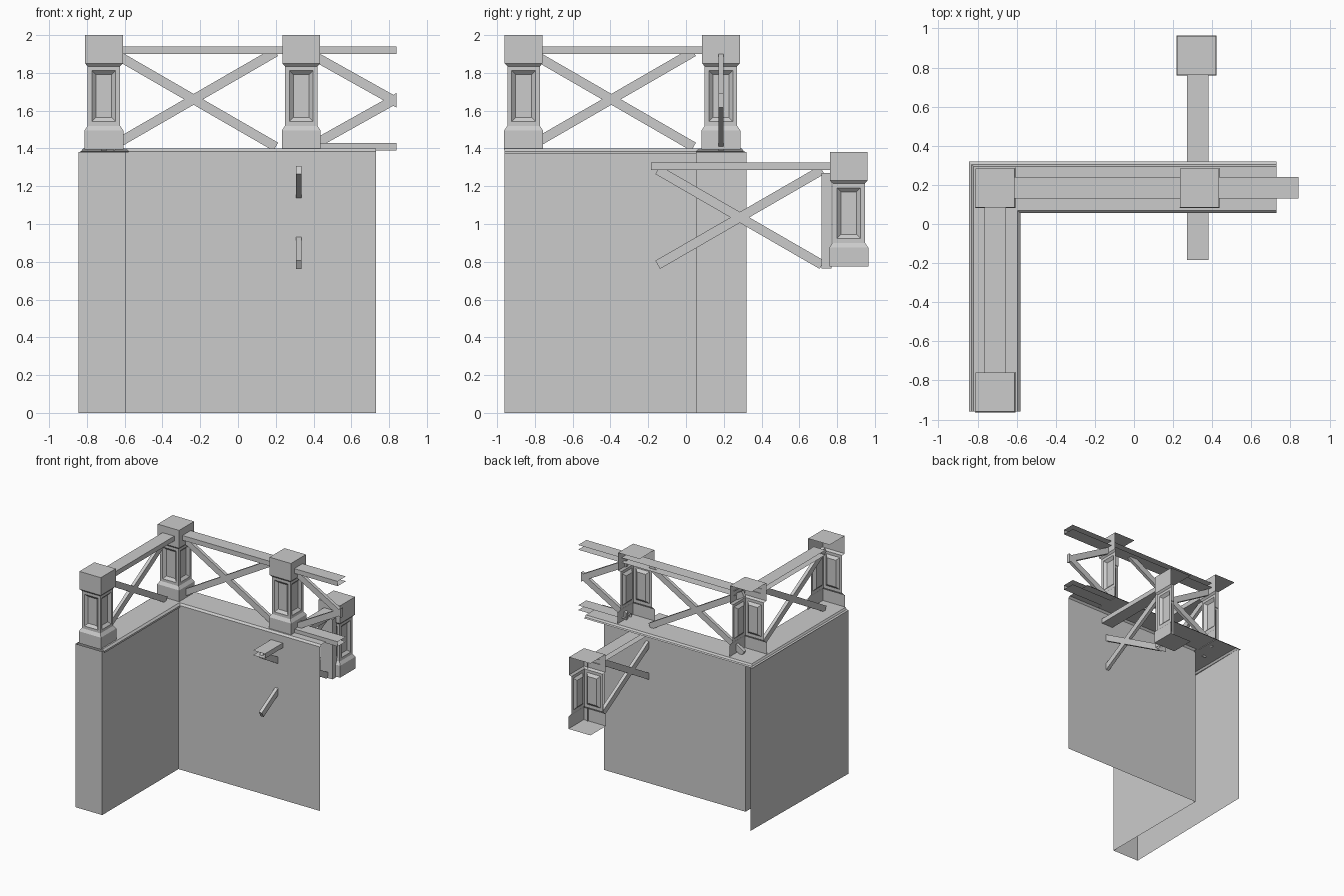
import bpy, bmesh, math
from mathutils import Vector

if "Cube" in bpy.data.objects:
    bpy.data.objects.remove(bpy.data.objects["Cube"])


def finish(name, bm, recalc=True):
    if recalc:
        bmesh.ops.recalc_face_normals(bm, faces=bm.faces)
    me = bpy.data.meshes.new(name)
    bm.to_mesh(me)
    bm.free()
    ob = bpy.data.objects.new(name, me)
    bpy.context.collection.objects.link(ob)
    return ob


def strips(name, rows):
    """Quad sheet through rows of points, open on all borders."""
    bm = bmesh.new()
    vs = [[bm.verts.new(p) for p in r] for r in rows]
    for a, b in zip(vs, vs[1:]):
        for i in range(len(a) - 1):
            bm.faces.new((a[i], a[i + 1], b[i + 1], b[i]))
    return finish(name, bm, False)


def post(name, cx, cy, base):
    """Square post with a recessed panel; the hidden -x and +y sides are open."""
    profile = [(0.103, 0), (0.103, 0.1), (0.086, 0.125), (0.086, 0.44),
               (0.1, 0.455), (0.1, 0.605)]
    bm = bmesh.new()
    rings = []
    for r, z in profile:
        rings.append([bm.verts.new((cx + sx * r, cy + sy * r, base + z))
                      for sx, sy in ((-1, -1), (1, -1), (1, 1))])
    panels = []
    for k, (a, b) in enumerate(zip(rings, rings[1:])):
        for i in range(2):
            f = bm.faces.new((a[i], a[i + 1], b[i + 1], b[i]))
            if k == 2:
                panels.append(f)
    # top and bottom plates
    for ring, (r, z), flip in ((rings[0], profile[0], True), (rings[-1], profile[-1], False)):
        v = bm.verts.new((cx - r, cy + r, base + z))
        loop = ring + [v]
        bm.faces.new(loop[::-1] if flip else loop)
    bm.normal_update()
    bmesh.ops.inset_individual(bm, faces=panels, thickness=0.033)
    bmesh.ops.inset_individual(bm, faces=panels, thickness=0.03, depth=-0.02)
    finish(name, bm, False)


def rail(name, axis, a, b, c, z0, z1, w=0.055):
    """Channel rail along an axis, open at its ends and hidden long side."""
    s = -1 if axis == 'x' else 1
    sec = [(c - s * w, z0), (c + s * w, z0), (c + s * w, z1), (c - s * w, z1)]
    rows = [[(t, u, z) if axis == 'x' else (u, t, z) for u, z in sec] for t in (a, b)]
    strips(name, rows)


def strut(name, axis, p, q, c, vertical_cut=False):
    """Flat brace from p to q in the (axis, z) plane."""
    p, q = Vector(p), Vector(q)
    d = (q - p).normalized()
    n = Vector((0, 0.029)) if vertical_cut else Vector((-d.y, d.x)) * 0.025
    bm = bmesh.new()
    pts = (p - n, q - n, q + n, p + n)
    sides = []
    for t in (c - 0.014, c + 0.014):
        sides.append([bm.verts.new((v.x, t, v.y) if axis == 'x' else (t, v.x, v.y))
                      for v in pts])
    bm.faces.new(sides[0])
    bm.faces.new(sides[1][::-1])
    for i in range(4):
        j = (i + 1) % 4
        bm.faces.new((sides[0][i], sides[1][i], sides[1][j], sides[0][j]))
    finish(name, bm)


# Wall: one sheet around the inner faces, the front end and the left side
plan = [(0.73, 0.055), (-0.595, 0.055), (-0.595, -0.962), (-0.845, -0.962), (-0.825, 0.32)]
strips("wall", [[(x, y, z) for x, y in plan] for z in (1.38, 0)])

# Wall cap following the L shape
cap = [(0.13, 1.37), (0.13, 1.385), (0.115, 1.4), (-0.11, 1.4), (-0.12, 1.385), (-0.135, 1.38)]
PX, PY = -0.71, 0.185
strips("wall_cap", [[(0.73, PY - d, z) for d, z in cap],
                    [(PX + d, PY - d, z) for d, z in cap],
                    [(PX + d, -0.96, z) for d, z in cap]])

# Posts
post("corner_post", PX, PY, 1.395)
post("middle_post", 0.335, PY, 1.395)
post("front_post", PX, -0.86, 1.395)
post("detached_post", 0.32, 0.862, 0.775)

# Rails
rail("back_top_rail", 'x', -0.62, 0.84, PY, 1.90, 1.94)
rail("back_low_rail", 'x', 0.42, 0.84, PY, 1.39, 1.43)
rail("left_top_rail", 'y', -0.77, 0.09, PX, 1.90, 1.94)
rail("detached_top_rail", 'y', -0.185, 0.77, 0.325, 1.285, 1.325)

# Upright rail beside the detached post
up = [(0.27, 0.77), (0.38, 0.77), (0.38, 0.718), (0.27, 0.718)]
strips("detached_upright", [[(x, y, z) for x, y in up[1:] ] for z in (0.765, 1.27)])

# Cross braces of the two full bays and the detached bay
for part, axis, m, z, c in (("back", 'x', -0.235, 1.66, PY), ("left", 'y', -0.395, 1.66, PX),
                            ("detached", 'y', 0.285, 1.035, 0.322)):
    for tag, s in (("up", 1), ("down", -1)):
        h = 0.435
        k = h * math.tan(math.radians(30)) * s
        strut(f"{part}_brace_{tag}", axis, (m - h, z - k), (m + h, z + k), c)

# Half bay at the right end
for tag, s in (("upper", 1), ("lower", -1)):
    strut(f"end_brace_{tag}", 'x', (0.42, 1.655 + s * 0.225), (0.84, 1.655 - s * 0.01), PY, True)
